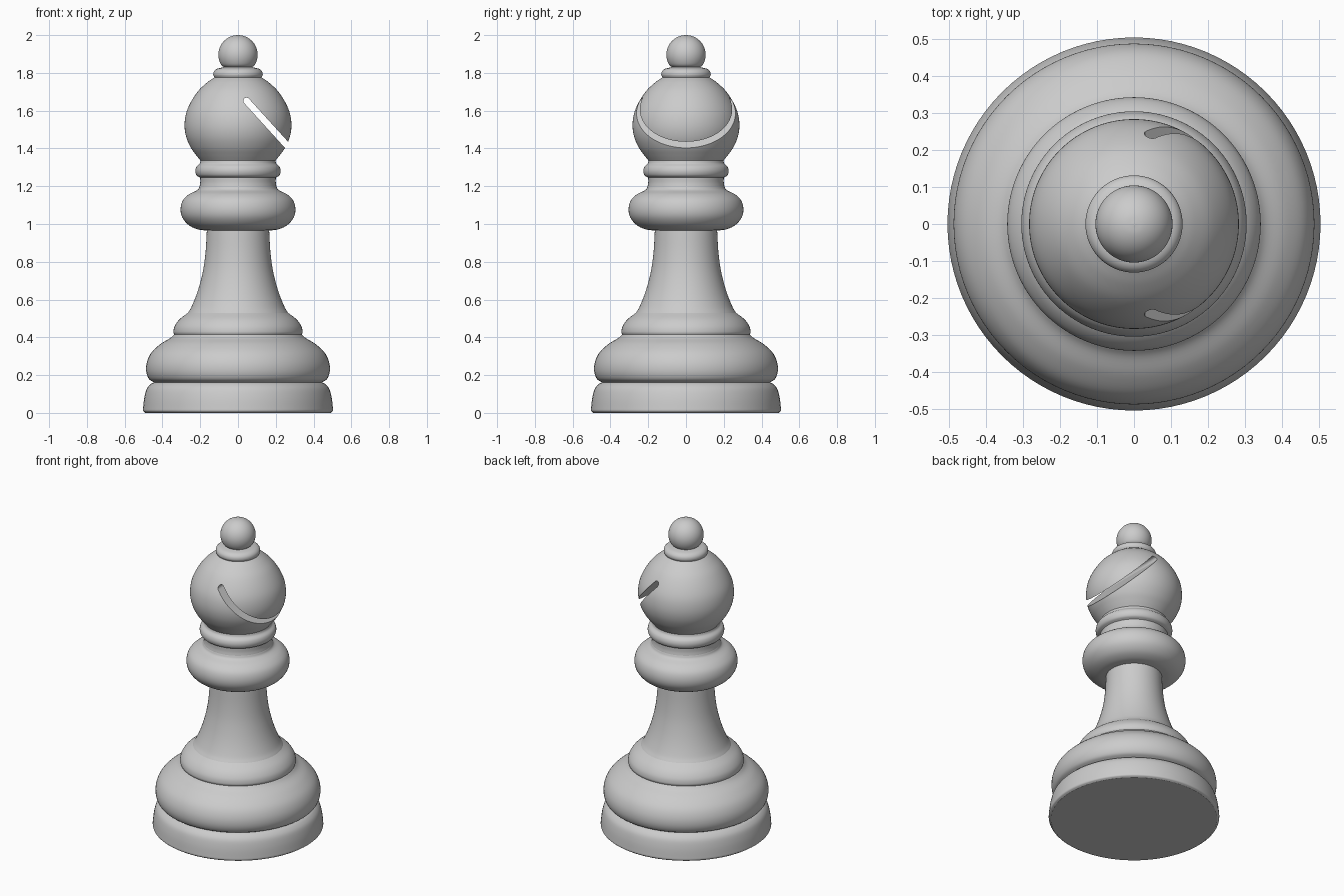
import bpy, bmesh, math
from mathutils import Vector

if "Cube" in bpy.data.objects:
    bpy.data.objects.remove(bpy.data.objects["Cube"])

SEGMENTS = 96
ivory = bpy.data.materials.new("light_grey")
ivory.diffuse_color = (0.6, 0.6, 0.6, 1)
ivory.use_nodes = True
ivory.node_tree.nodes["Principled BSDF"].inputs["Base Color"].default_value = ivory.diffuse_color


def smooth_curve(points, steps=5):
    """Catmull-Rom curve through (radius, height) points."""
    pts = [Vector(p) for p in points]
    pts = [2 * pts[0] - pts[1]] + pts + [2 * pts[-1] - pts[-2]]
    out = []
    for a, b, c, d in zip(pts, pts[1:], pts[2:], pts[3:]):
        for i in range(steps):
            t = i / steps
            out.append(0.5 * (2 * b + (c - a) * t + (2 * a - 5 * b + 4 * c - d) * t * t
                              + (3 * b - a - 3 * c + d) * t ** 3))
    return out + [pts[-2]]


def finish(obj):
    bpy.ops.object.select_all(action='DESELECT')
    obj.select_set(True)
    bpy.context.view_layer.objects.active = obj
    bpy.ops.object.shade_smooth_by_angle(angle=math.radians(35))


def turned(name, points, cap_bottom=False, cap_top=False):
    """Revolve a smooth profile around z."""
    bm = bmesh.new()
    rings = []
    for r, z in smooth_curve(points):
        if r < 1e-4:
            rings.append([bm.verts.new((0, 0, z))] * SEGMENTS)
        else:
            rings.append([bm.verts.new((r * math.cos(a), r * math.sin(a), z))
                          for a in (2 * math.pi * i / SEGMENTS for i in range(SEGMENTS))])
    for low, high in zip(rings, rings[1:]):
        for i in range(SEGMENTS):
            j = (i + 1) % SEGMENTS
            quad = [low[i], low[j], high[j], high[i]]
            bm.faces.new(list(dict.fromkeys(quad)))
    if cap_bottom:
        bm.faces.new(rings[0][::-1])
    if cap_top:
        bm.faces.new(rings[-1])
    bmesh.ops.recalc_face_normals(bm, faces=bm.faces[:])
    mesh = bpy.data.meshes.new(name)
    bm.to_mesh(mesh)
    bm.free()
    mesh.materials.append(ivory)
    obj = bpy.data.objects.new(name, mesh)
    bpy.context.collection.objects.link(obj)
    finish(obj)
    return obj


# Foot, with a slightly rounded lower rim
turned("foot", [(0.49, 0), (0.502, 0.01), (0.502, 0.03), (0.496, 0.08), (0.484, 0.125),
                (0.465, 0.15), (0.445, 0.162)], cap_bottom=True)
# Wide rounded base
turned("base_bulge", [(0.445, 0.162), (0.472, 0.18), (0.486, 0.22), (0.482, 0.27), (0.458, 0.32),
                      (0.41, 0.365), (0.36, 0.395), (0.338, 0.415)])
# Upper step of the base
turned("base_step", [(0.338, 0.415), (0.342, 0.43), (0.335, 0.46), (0.31, 0.495), (0.265, 0.53)])
# Tapering stem
turned("stem", [(0.265, 0.53), (0.247, 0.56), (0.222, 0.62), (0.2, 0.69), (0.182, 0.77),
                (0.171, 0.86), (0.165, 0.965)])
# Thick collar
turned("collar", [(0.165, 0.965), (0.215, 0.972), (0.262, 0.995), (0.295, 1.035), (0.304, 1.08),
                  (0.292, 1.125), (0.26, 1.157), (0.215, 1.18), (0.203, 1.2)])
# Neck
turned("neck", [(0.203, 1.2), (0.2, 1.22), (0.2, 1.245)])
# Thin ring under the head
turned("neck_ring", [(0.2, 1.245), (0.219, 1.257), (0.226, 1.28), (0.22, 1.303),
                     (0.203, 1.32), (0.198, 1.335)])
# Mitre-shaped head
head = turned("head", [(0.198, 1.335), (0.222, 1.365), (0.25, 1.405), (0.274, 1.46),
                       (0.283, 1.52), (0.275, 1.585), (0.25, 1.645), (0.21, 1.705),
                       (0.165, 1.748), (0.125, 1.776)], cap_bottom=True, cap_top=True)
# Small ring on top of the head
turned("top_ring", [(0.125, 1.776), (0.131, 1.79), (0.127, 1.808), (0.11, 1.822), (0.075, 1.83)])
# Ball finial
ball = [(0.104 * math.sin(a), 1.896 - 0.104 * math.cos(a))
        for a in (math.radians(45 + 135 * i / 9) for i in range(10))]
turned("finial_ball", [(0.075, 1.83)] + ball[1:])

# Slanted slot through the right side of the head, with a rounded inner end
axis = Vector((0.673, 0, -0.74))
side = Vector((0.74, 0, 0.673))
inner_end = Vector((0.045, 0, 1.652))
half = 0.017
outline = [inner_end + axis * 0.6 + side * half]
for i in range(9):
    a = math.pi * i / 8
    outline.append(inner_end + side * half * math.cos(a) - axis * half * math.sin(a))
outline.append(inner_end + axis * 0.6 - side * half)
bm = bmesh.new()
front = bm.faces.new([bm.verts.new(p + Vector((0, -0.5, 0))) for p in outline])
ext = bmesh.ops.extrude_face_region(bm, geom=[front])
bmesh.ops.translate(bm, vec=(0, 1, 0),
                    verts=[v for v in ext["geom"] if isinstance(v, bmesh.types.BMVert)])
bmesh.ops.recalc_face_normals(bm, faces=bm.faces[:])
mesh = bpy.data.meshes.new("slot_cutter")
bm.to_mesh(mesh)
bm.free()
mesh.materials.append(ivory)
cutter = bpy.data.objects.new("slot_cutter", mesh)
bpy.context.collection.objects.link(cutter)
cutter.hide_render = True

cut = head.modifiers.new("slot", 'BOOLEAN')
cut.operation = 'DIFFERENCE'
cut.solver = 'EXACT'
cut.object = cutter
bpy.context.view_layer.objects.active = head
bpy.ops.object.modifier_apply(modifier=cut.name)
bpy.data.objects.remove(cutter)
finish(head)
